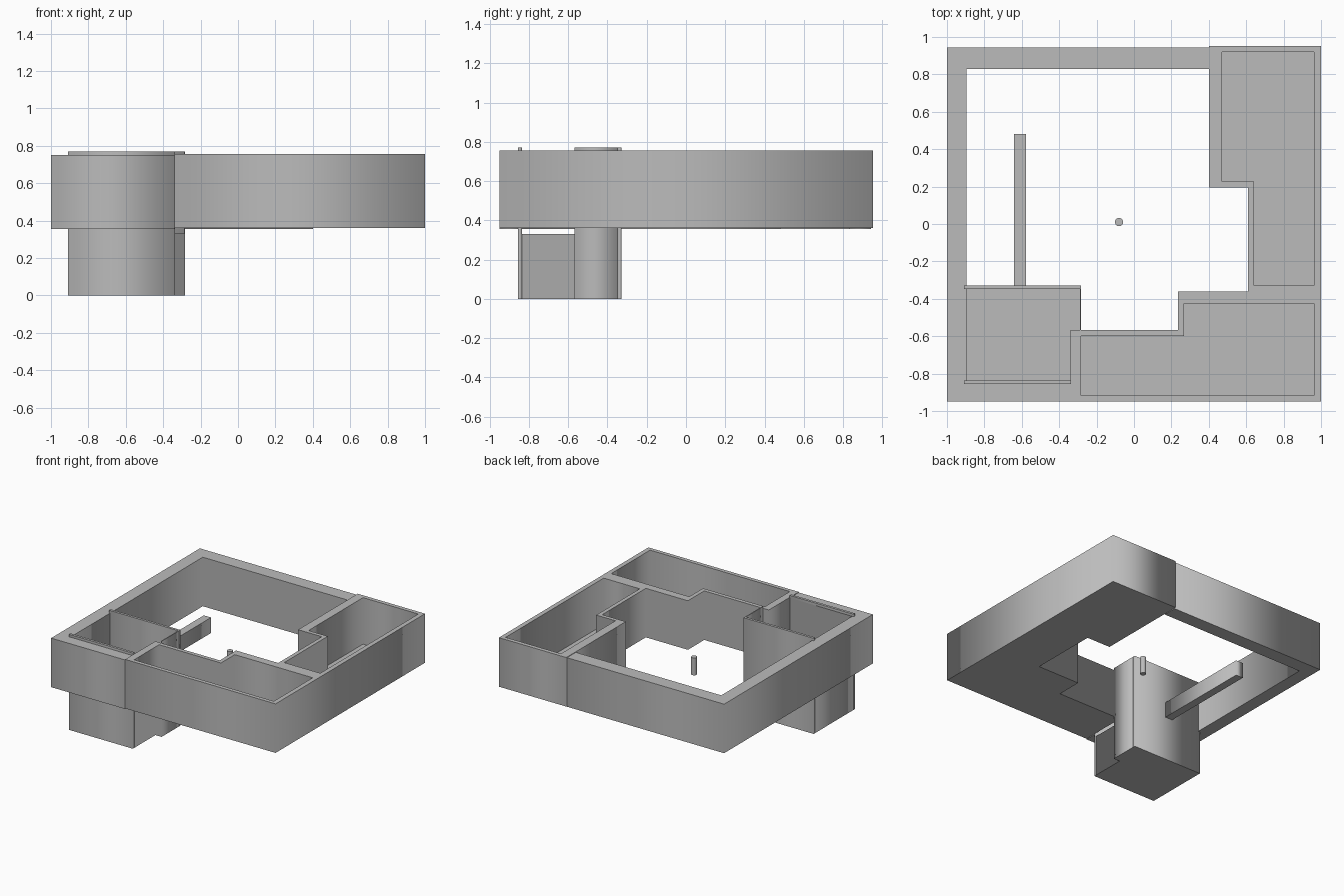
import bpy

if "Cube" in bpy.data.objects:
    bpy.data.objects.remove(bpy.data.objects["Cube"])

grey = bpy.data.materials.new("plain grey")
grey.diffuse_color = (0.5, 0.5, 0.5, 1)
grey.use_nodes = True
grey.node_tree.nodes["Principled BSDF"].inputs["Base Color"].default_value = grey.diffuse_color


def prism(name, loops, z0, z1):
    """Extrude a flat plan between two heights; later loops are holes."""
    curve = bpy.data.curves.new(name, "CURVE")
    curve.dimensions = "2D"
    curve.fill_mode = "BOTH"
    curve.extrude = (z1 - z0) / 2
    for pts in loops:
        spline = curve.splines.new("POLY")
        spline.points.add(len(pts) - 1)
        for p, (x, y) in zip(spline.points, pts):
            p.co = (x, y, 0, 1)
        spline.use_cyclic_u = True
    ob = bpy.data.objects.new(name, curve)
    bpy.context.collection.objects.link(ob)
    ob.location.z = (z0 + z1) / 2
    bpy.ops.object.select_all(action="DESELECT")
    ob.select_set(True)
    bpy.context.view_layer.objects.active = ob
    bpy.ops.object.convert(target="MESH")
    ob = bpy.context.object
    ob.name = name
    ob.data.materials.clear()
    ob.data.materials.append(grey)
    return ob


def rect(x0, x1, y0, y1):
    return [(x0, y0), (x1, y0), (x1, y1), (x0, y1)]


# Rooms along the front and right: thin walls around two L-shaped wells
outline = [(-0.34, -0.95), (1, -0.95), (1, 0.953), (0.4, 0.953), (0.4, 0.195),
           (0.61, 0.195), (0.61, -0.36), (0.235, -0.36), (0.235, -0.568), (-0.34, -0.568)]
front_room = [(-0.283, -0.918), (0.963, -0.918), (0.963, -0.424),
              (0.268, -0.424), (0.268, -0.6), (-0.283, -0.6)]
right_room = [(0.642, -0.328), (0.963, -0.328), (0.963, 0.92),
              (0.47, 0.92), (0.47, 0.226), (0.642, 0.226)]
prism("room_walls", [outline, front_room, right_room], 0.36, 0.755)
prism("front_room_floor", [front_room], 0.36, 0.38)
prism("right_room_floor", [right_room], 0.36, 0.38)

# Thick wall around the left and back
prism("thick_wall", [[(-0.34, -0.95), (-0.34, -0.836), (-0.895, -0.836), (-0.895, 0.83),
                      (0.4, 0.83), (0.4, 0.943), (-1, 0.943), (-1, -0.95)]], 0.355, 0.75)

# Lower block with thin walls rising from it
prism("lower_block", [[(-0.908, -0.836), (-0.338, -0.836), (-0.338, -0.568),
                       (-0.283, -0.568), (-0.283, -0.348), (-0.908, -0.348)]], 0, 0.33)
prism("block_front_wall", [rect(-0.908, -0.338, -0.856, -0.836)], 0, 0.77)
prism("block_back_wall", [rect(-0.908, -0.283, -0.348, -0.328)], 0, 0.77)
prism("block_side_wall", [rect(-0.29, -0.283, -0.568, -0.348)], 0.33, 0.77)

# Beam reaching into the courtyard
prism("beam", [rect(-0.642, -0.578, -0.328, 0.482)], 0.357, 0.482)

# Small post in the courtyard
bpy.ops.mesh.primitive_cylinder_add(vertices=24, radius=0.022, depth=0.14,
                                    location=(-0.08, 0.01, 0.46))
post = bpy.context.object
post.name = "post"
post.data.materials.append(grey)
bpy.ops.object.shade_smooth_by_angle()
